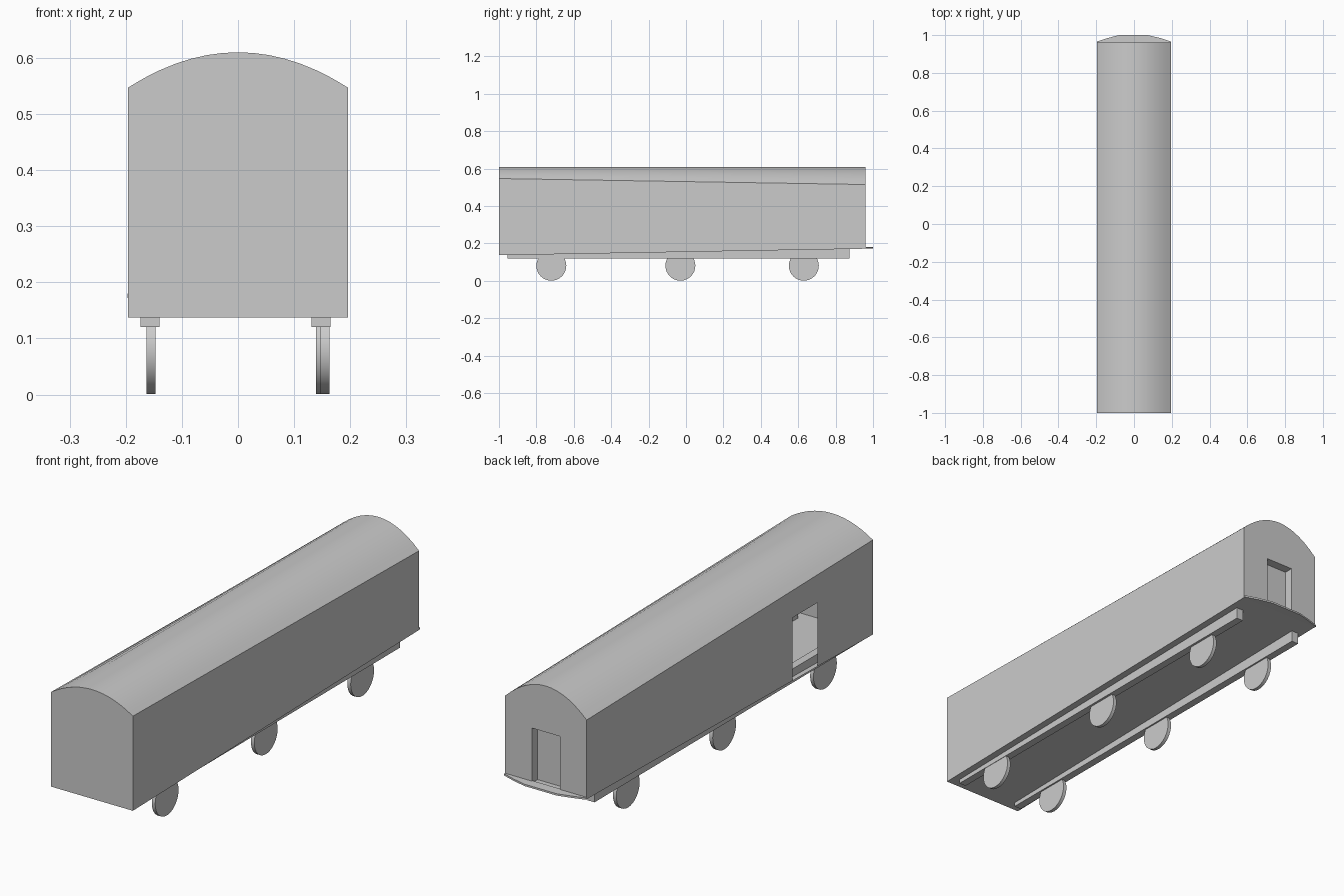
import bpy, bmesh, math
from mathutils import Matrix

if "Cube" in bpy.data.objects:
    bpy.data.objects.remove(bpy.data.objects["Cube"])

W = 0.196                      # half width of the carriage
Y0, Y1 = -1.0, 0.96            # front and back walls
PEAK = 0.61


def lerp(a, b, y):
    return a + (b - a) * (y - Y0) / (Y1 - Y0)


def floor_z(y):
    return lerp(0.137, 0.172, y)


def eave_z(y):
    return lerp(0.547, 0.515, y)


def finish(name, bm, angle=25):
    bmesh.ops.remove_doubles(bm, verts=bm.verts, dist=1e-5)
    bmesh.ops.recalc_face_normals(bm, faces=bm.faces)
    mesh = bpy.data.meshes.new(name)
    bm.to_mesh(mesh)
    bm.free()
    ob = bpy.data.objects.new(name, mesh)
    bpy.context.collection.objects.link(ob)
    bpy.ops.object.select_all(action='DESELECT')
    bpy.context.view_layer.objects.active = ob
    ob.select_set(True)
    bpy.ops.object.shade_smooth_by_angle(angle=math.radians(angle))
    return ob


def face(bm, pts):
    return bm.faces.new([bm.verts.new(p) for p in pts])


def roof_arc(y):
    n = 14
    e = eave_z(y)
    pts = []
    for i in range(n + 1):
        t = 1 - 2 * i / n
        pts.append((W * t, y, e + (PEAK - e) * (1 - t * t)))
    return pts


def wall_quad(bm, ya, yb, x, low=None):
    face(bm, [(x, ya, low or floor_z(ya)), (x, yb, low or floor_z(yb)),
              (x, yb, eave_z(yb)), (x, ya, eave_z(ya))])


# Carriage shell: thin hollow body with a lofted arched roof
bm = bmesh.new()
f, b = roof_arc(Y0), roof_arc(Y1)
for i in range(len(f) - 1):
    face(bm, [f[i], f[i + 1], b[i + 1], b[i]])
zf, zb = floor_z(Y0), floor_z(Y1)
face(bm, [(-W, Y0, zf), (W, Y0, zf)] + f)                       # front wall
face(bm, [(-W, Y0, zf), (W, Y0, zf), (W, Y1, zb), (-W, Y1, zb)])  # floor
wall_quad(bm, Y0, Y1, W)                                        # right wall

# Left wall around the open side doorway
DA, DB, DTOP = -0.62, -0.45, 0.42
wall_quad(bm, Y0, DA, -W)
wall_quad(bm, DB, Y1, -W)
wall_quad(bm, DA, DB, -W, DTOP)

# Back wall around the door recess
D, H, R = 0.067, 0.41, 0.92
face(bm, [(-W, Y1, zb), (-D, Y1, zb), (-D, Y1, H), (D, Y1, H),
          (D, Y1, zb), (W, Y1, zb)] + b)
zr = floor_z(R)
for s in (-D, D):
    face(bm, [(s, Y1, zb), (s, Y1, H), (s, R, H), (s, R, zr)])
face(bm, [(-D, Y1, H), (D, Y1, H), (D, R, H), (-D, R, H)])
face(bm, [(-D, R, zr), (D, R, zr), (D, R, H), (-D, R, H)])
finish("carriage_body", bm)

# Thin rear platform with a bowed edge
bm = bmesh.new()
outline = [(-0.197, 0.955), (0.195, 0.955), (0.195, 0.966), (0.14, 0.984),
           (0.074, 1.0), (-0.08, 1.0), (-0.14, 0.984), (-0.197, 0.966)]
base = face(bm, [(x, y, 0.172) for x, y in outline])
ext = bmesh.ops.extrude_face_region(bm, geom=[base], use_keep_orig=True)
for v in ext["geom"]:
    if isinstance(v, bmesh.types.BMVert):
        v.co.z = 0.18
finish("rear_platform", bm)

# Underframe rails
for name, cx in (("left_rail", -0.157), ("right_rail", 0.148)):
    bm = bmesh.new()
    m = Matrix.Translation((cx, -0.04, 0.15)) @ Matrix.Diagonal((0.034, 1.83, 0.06, 1))
    bmesh.ops.create_cube(bm, size=1, matrix=m)
    finish(name, bm)

# Disc wheels
for i, (y, xr) in enumerate(((-0.72, 0.155), (-0.03, 0.147), (0.63, 0.147))):
    for side, x in (("left", -0.155), ("right", xr)):
        bm = bmesh.new()
        m = Matrix.Translation((x, y, 0.081)) @ Matrix.Rotation(math.pi / 2, 4, 'Y')
        bmesh.ops.create_cone(bm, cap_ends=True, segments=32, radius1=0.08,
                              radius2=0.08, depth=0.016, matrix=m)
        finish(f"{side}_wheel_{i + 1}", bm)
